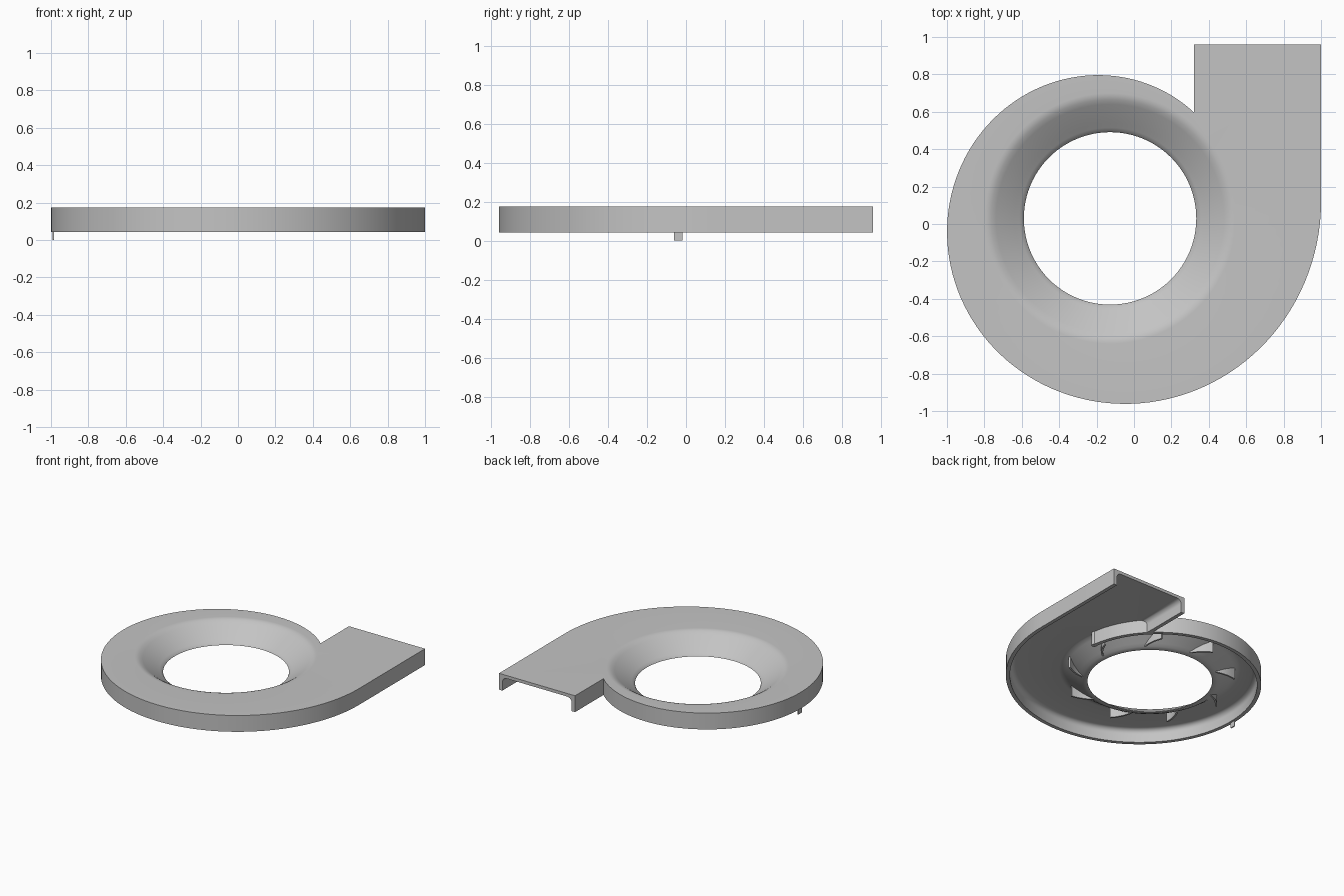
import bpy, bmesh
from math import cos, sin, pi, radians, exp
from mathutils import Vector

cube = bpy.data.objects.get("Cube")
if cube:
    bpy.data.objects.remove(cube)

CX, CY = -0.128, 0.03          # inlet centre
BOTTOM, TOP, ROOF = 0.043, 0.175, 0.15
WALL, FILLET = 0.03, 0.04
END_Y, DUCT_X = 0.96, 0.32

grey = bpy.data.materials.new("plain grey")
grey.use_nodes = True
grey.diffuse_color = (0.55, 0.55, 0.55, 1)
grey.node_tree.nodes["Principled BSDF"].inputs["Base Color"].default_value = (0.55, 0.55, 0.55, 1)


def finish(bm, name):
    bmesh.ops.recalc_face_normals(bm, faces=bm.faces)
    mesh = bpy.data.meshes.new(name)
    bm.to_mesh(mesh)
    bm.free()
    mesh.materials.append(grey)
    obj = bpy.data.objects.new(name, mesh)
    bpy.context.collection.objects.link(obj)
    bpy.ops.object.select_all(action='DESELECT')
    obj.select_set(True)
    bpy.context.view_layer.objects.active = obj
    bpy.ops.object.shade_smooth_by_angle(angle=radians(32))
    return obj


def polar(r, a):
    return Vector((CX + r * cos(a), CY + r * sin(a)))


def spiral(a):
    return 1.1245 * exp(-0.0822 * (2 * pi - a))


def inset(path, d):
    """Offset an open path to its left with mitred corners."""
    out = []
    for i, p in enumerate(path):
        dirs = []
        if i > 0:
            dirs.append((p - path[i - 1]).normalized())
        if i < len(path) - 1:
            dirs.append((path[i + 1] - p).normalized())
        normals = [Vector((-t.y, t.x)) for t in dirs]
        m = sum(normals, Vector((0, 0))).normalized()
        out.append(p + m * d / m.dot(normals[0]))
    return out


def ring(bm, pts, z):
    return [bm.verts.new((p.x, p.y, z)) for p in pts]


def join(bm, a, b, closed=False):
    n = len(a)
    for i in range(n if closed else n - 1):
        j = (i + 1) % n
        bm.faces.new((a[i], a[j], b[j], b[i]))


def roof(bm, outline, hole):
    edges = []
    for loop in (outline, hole):
        for i, v in enumerate(loop):
            w = loop[(i + 1) % len(loop)]
            edges.append(bm.edges.get((v, w)) or bm.edges.new((v, w)))
    bmesh.ops.triangle_fill(bm, edges=edges, use_beauty=True, normal=(0, 0, 1))


def funnel(bm, profile, n=96):
    rings = [ring(bm, [polar(r, 2 * pi * i / n) for i in range(n)], z) for r, z in profile]
    for a, b in zip(rings, rings[1:]):
        join(bm, a, b, True)
    return rings


def thick_strip(name, centre, half, bottom, tops):
    """Standing wall along a path, closed at both ends."""
    bm = bmesh.new()
    left, right = inset(centre, half), inset(centre, -half)
    rows = [ring(bm, left, bottom), ring(bm, right, bottom), ring(bm, right, 0), ring(bm, left, 0)]
    for row in rows[2:]:
        for v, z in zip(row, tops):
            v.co.z = z
    for i in range(4):
        join(bm, rows[i], rows[(i + 1) % 4])
    for k in (0, -1):
        bm.faces.new([row[k] for row in rows])
    return finish(bm, name)


# Volute cover: outer skin, filleted inner skin, open underneath and at the duct end
START, STOP, STEPS = radians(51.7), 2 * pi + 0.082, 110
path = [Vector((DUCT_X, END_Y))]
for i in range(STEPS + 1):
    a = START + (STOP - START) * i / STEPS
    path.append(polar(spiral(a), a))
path[1].x = DUCT_X
path[-1].x = 1.0
path.append(Vector((1.0, END_Y)))

bm = bmesh.new()
outer = [ring(bm, path, BOTTOM), ring(bm, path, TOP)]
inner = [ring(bm, inset(path, WALL), BOTTOM)]
for i in range(6):
    t = pi / 2 * i / 5
    inner.append(ring(bm, inset(path, WALL + FILLET * (1 - cos(t))), ROOF - FILLET * (1 - sin(t))))
for stack in (outer, inner, [outer[0], inner[0]]):
    for a, b in zip(stack, stack[1:]):
        join(bm, a, b)
bm.faces.new([outer[0][0], outer[1][0], outer[1][-1], outer[0][-1]]
             + [r[-1] for r in inner] + [r[0] for r in reversed(inner)])

# Bellmouth inlet, upper and lower surface
upper = funnel(bm, [(0.67, TOP), (0.655, 0.174), (0.635, 0.168), (0.61, 0.154), (0.51, 0.083),
                    (0.485, 0.066), (0.468, 0.054), (0.461, BOTTOM)])
lower = funnel(bm, [(0.67, ROOF), (0.65, 0.148), (0.62, 0.132), (0.525, 0.064),
                    (0.5, 0.051), (0.482, BOTTOM)])
join(bm, upper[-1], lower[-1], True)
roof(bm, outer[1], upper[0])
roof(bm, inner[-1], lower[0])
finish(bm, "volute_cover")

# Tongue: the spiral wall carried on inside the duct mouth
angles = [radians(12 + 2 * i) for i in range(21)]
tongue_path = [polar(spiral(a) - WALL / 2, a) for a in angles]
thick_strip("tongue_wall", tongue_path, WALL / 2, BOTTOM, [ROOF + 0.01] * len(angles))
bpy.ops.mesh.primitive_cylinder_add(vertices=24, radius=0.02, depth=ROOF + 0.01 - BOTTOM,
                                    location=(*tongue_path[0], (ROOF + 0.01 + BOTTOM) / 2))
tip = bpy.context.object
tip.name = "tongue_tip"
tip.data.materials.append(grey)
bpy.ops.object.shade_smooth_by_angle(angle=radians(32))

# Swept guide vanes under the inlet
for k in range(9):
    base = radians(46 + 40 * k)
    radii = [0.5 + 0.025 * i for i in range(6)]
    vane = [polar(r, base + 1.2 * (r - 0.5) + 4 * (r - 0.5) ** 2) for r in radii]
    thick_strip(f"guide_vane_{k + 1}", vane, 0.007, 0.047, [0.062 + 0.68 * (r - 0.5) for r in radii])

# Locating tab under the left rim
bpy.ops.mesh.primitive_cube_add(size=1, location=(-0.988, -0.04, 0.03))
tab = bpy.context.object
tab.name = "locating_tab"
tab.scale = (0.008, 0.045, 0.06)
tab.data.materials.append(grey)
